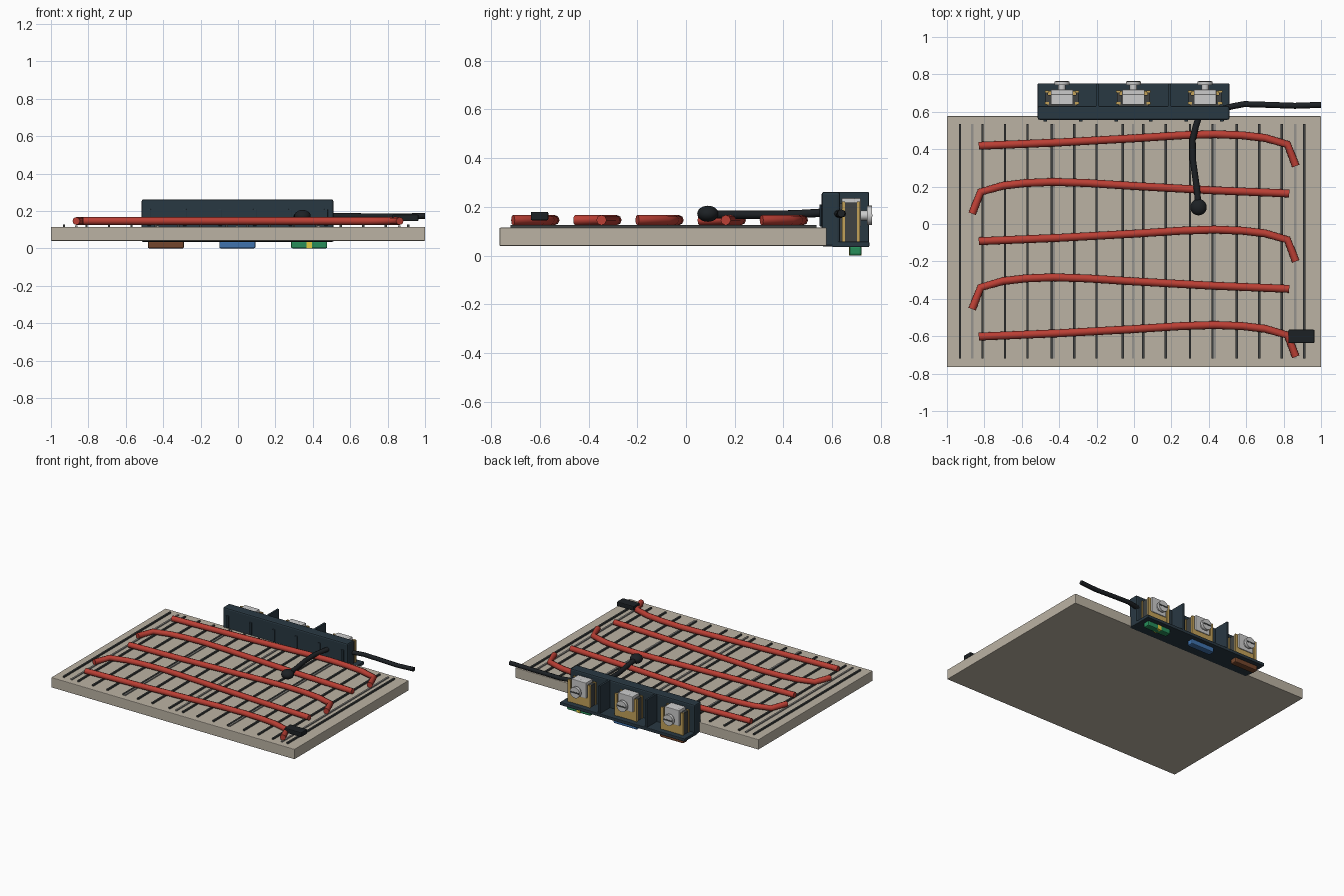
import bpy, math

def mat(name, c):
    m = bpy.data.materials.new(name)
    m.diffuse_color = (*c, 1)
    return m

TAN = mat("tan_board", (0.50, 0.45, 0.37))
RED = mat("red_tube", (0.50, 0.05, 0.035))
NAVY = mat("navy_plastic", (0.022, 0.04, 0.055))
BLACK = mat("black_rubber", (0.012, 0.015, 0.018))
WIRE = mat("dark_wire", (0.05, 0.055, 0.055))
PALE = mat("pale_wire", (0.30, 0.29, 0.27))
BRASS = mat("brass", (0.55, 0.36, 0.10))
STEEL = mat("steel", (0.58, 0.58, 0.57))
BROWN = mat("brown", (0.17, 0.06, 0.025))
BLUE = mat("blue", (0.05, 0.17, 0.42))
GREEN = mat("green", (0.02, 0.27, 0.10))
YELLOW = mat("yellow", (0.75, 0.60, 0.05))

def box(name, x0, x1, y0, y1, z0, z1, m, bevel=0):
    bpy.ops.mesh.primitive_cube_add(size=1, location=((x0+x1)/2, (y0+y1)/2, (z0+z1)/2))
    o = bpy.context.object
    o.name = name
    o.scale = (x1-x0, y1-y0, z1-z0)
    bpy.ops.object.transform_apply(location=False, rotation=False, scale=True)
    o.data.materials.append(m)
    if bevel:
        b = o.modifiers.new("bevel", 'BEVEL')
        b.width, b.segments = bevel, 2
    return o

def tube(name, pts, r, m):
    cu = bpy.data.curves.new(name, 'CURVE')
    cu.dimensions = '3D'
    cu.bevel_depth, cu.bevel_resolution, cu.use_fill_caps = r, 2, True
    s = cu.splines.new('POLY')
    s.points.add(len(pts)-1)
    for p, q in zip(s.points, pts):
        p.co = (*q, 1)
    cu.materials.append(m)
    o = bpy.data.objects.new(name, cu)
    bpy.context.collection.objects.link(o)
    return o

def rod_y(name, x, y0, y1, z, r, m):
    bpy.ops.mesh.primitive_cylinder_add(vertices=20, radius=r, depth=y1-y0,
        location=(x, (y0+y1)/2, z), rotation=(math.pi/2, 0, 0))
    o = bpy.context.object
    o.name = name
    o.data.materials.append(m)
    bpy.ops.object.shade_smooth_by_angle()
    return o

# Insulating board
box("board", -1, 1, -0.765, 0.577, 0.04, 0.115, TAN, 0.004)

# Thin wires laid along the board
for x in (-0.93, -0.81, -0.69, -0.57, -0.44, -0.32, -0.2, -0.06, 0.05, 0.17,
          0.30, 0.42, 0.55, 0.67, 0.79, 0.91):
    box("mat_wire", x-0.006, x+0.006, -0.72, 0.535, 0.113, 0.126, WIRE)
for x in (-0.865, -0.44+0.012, -0.005, 0.432, 0.862):
    box("pale_mat_wire", x-0.006, x+0.006, -0.72, 0.535, 0.113, 0.123, PALE)

# Heating tube runs, alternately mirrored
run = [(-0.83, 0), (-0.4, 0.018), (0, 0.04), (0.25, 0.056), (0.43, 0.062),
       (0.58, 0.056), (0.70, 0.042), (0.82, 0.008), (0.865, -0.108)]
for i in range(5):
    s = -1 if i % 2 else 1
    y = 0.418 - 0.255*i
    tube("heating_tube", [(s*a, y+b, 0.146) for a, b in run], 0.021, RED)

# End connector
box("end_connector", 0.825, 0.965, -0.637, -0.565, 0.145, 0.18, BLACK, 0.006)

# Sensor bulb, its lead and the supply cable
bpy.ops.mesh.primitive_uv_sphere_add(segments=20, ring_count=12, radius=0.044, location=(0.345, 0.09, 0.172))
bulb = bpy.context.object
bulb.name = "sensor_bulb"
bulb.scale.z = 0.75
bulb.data.materials.append(BLACK)
bpy.ops.object.shade_smooth()
tube("sensor_lead", [(0.345, 0.09, 0.17), (0.335, 0.20, 0.168), (0.315, 0.34, 0.168),
                     (0.313, 0.45, 0.17), (0.33, 0.52, 0.174), (0.35, 0.58, 0.178)], 0.017, BLACK)
tube("supply_cable", [(0.48, 0.617, 0.172), (0.53, 0.63, 0.172), (0.59, 0.641, 0.172), (0.72, 0.637, 0.171),
                      (0.86, 0.632, 0.169), (1.0, 0.637, 0.174)], 0.016, BLACK)

# Terminal block: back wall, floor, dividers and front ribs
box("block_wall", -0.515, 0.51, 0.557, 0.632, 0.037, 0.262, NAVY, 0.01)
box("block_floor", -0.515, 0.51, 0.60, 0.752, 0.035, 0.058, NAVY, 0.004)
for x in (-0.195, 0.19):
    box("block_divider", x-0.008, x+0.008, 0.62, 0.75, 0.045, 0.262, NAVY, 0.003)
for x in (-0.475, -0.285, -0.095, 0.09, 0.28, 0.47):
    box("wall_rib", x-0.01, x+0.01, 0.548, 0.565, 0.12, 0.21, NAVY, 0.003)

# Three clamp terminals with screws and coloured tabs
for x, m in ((-0.385, BROWN), (-0.003, BLUE), (0.38, GREEN)):
    box("clamp_core", x-0.08, x+0.08, 0.63, 0.69, 0.055, 0.215, WIRE)
    for s in (-1, 1):
        a, b = sorted((x+s*0.07, x+s*0.092))
        box("clamp_side", a, b, 0.64, 0.652, 0.058, 0.222, BRASS)
        box("clamp_side_front", a, b, 0.702, 0.715, 0.058, 0.222, BRASS)
        box("clamp_cheek", a+0.004, b-0.004, 0.65, 0.704, 0.058, 0.218, WIRE)
    box("clamp_base", x-0.075, x+0.075, 0.69, 0.712, 0.058, 0.125, BRASS)
    box("clamp_plate", x-0.06, x+0.06, 0.69, 0.718, 0.12, 0.236, STEEL, 0.004)
    box("clamp_cap", x-0.06, x+0.06, 0.638, 0.695, 0.21, 0.236, STEEL, 0.004)
    rod_y("screw_shank", x, 0.70, 0.745, 0.165, 0.02, STEEL)
    rod_y("screw_head", x, 0.742, 0.763, 0.165, 0.04, STEEL)
    box("screw_slot", x-0.034, x+0.034, 0.76, 0.765, 0.16, 0.17, WIRE)
    tab = box("colour_tab", x-0.097, x+0.097, 0.67, 0.72, 0.0, 0.04, m)
    b = tab.modifiers.new("round_ends", 'BEVEL')
    b.width, b.segments = 0.008, 2
    if m == GREEN:
        box("tab_stripe", x-0.015, x+0.015, 0.669, 0.721, 0.0, 0.035, YELLOW)
